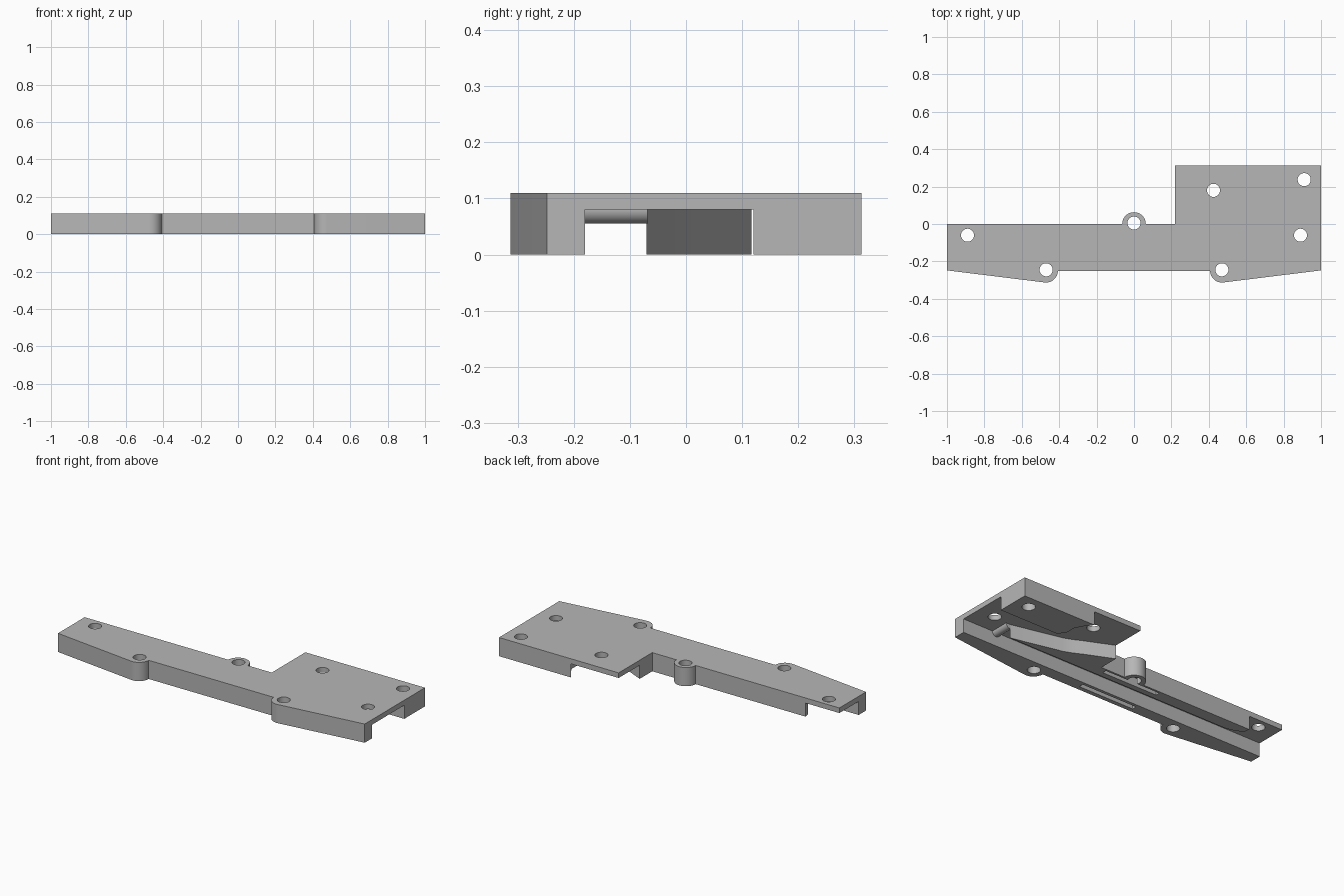
import bpy
import bmesh
from math import cos, sin, radians

if "Cube" in bpy.data.objects:
    bpy.data.objects.remove(bpy.data.objects["Cube"], do_unlink=True)

grey = bpy.data.materials.new("light grey")
grey.use_nodes = True
colour = (0.47, 0.47, 0.47, 1)
grey.diffuse_color = colour
grey.node_tree.nodes["Principled BSDF"].inputs["Base Color"].default_value = colour


def arc(cx, cy, r, start, end, steps=16):
    angles = [radians(start + (end - start) * i / steps) for i in range(steps + 1)]
    return [(cx + r * cos(a), cy + r * sin(a)) for a in angles]


def prism(name, points, z0, z1):
    """Extrude a flat outline between two heights."""
    bm = bmesh.new()
    base = bm.faces.new([bm.verts.new((x, y, z0)) for x, y in points])
    top = bmesh.ops.extrude_face_region(bm, geom=[base])["geom"]
    bmesh.ops.translate(bm, vec=(0, 0, z1 - z0),
                        verts=[v for v in top if isinstance(v, bmesh.types.BMVert)])
    bmesh.ops.recalc_face_normals(bm, faces=bm.faces)
    mesh = bpy.data.meshes.new(name)
    bm.to_mesh(mesh)
    bm.free()
    mesh.materials.append(grey)
    obj = bpy.data.objects.new(name, mesh)
    bpy.context.collection.objects.link(obj)
    return obj


def cut(target, cutter):
    mod = target.modifiers.new(cutter.name, 'BOOLEAN')
    mod.operation = 'DIFFERENCE'
    mod.solver = 'EXACT'
    mod.object = cutter
    bpy.context.view_layer.objects.active = target
    bpy.ops.object.modifier_apply(modifier=mod.name)
    bpy.data.objects.remove(cutter, do_unlink=True)


def smooth(obj):
    bpy.ops.object.select_all(action='DESELECT')
    obj.select_set(True)
    bpy.context.view_layer.objects.active = obj
    bpy.ops.object.shade_smooth_by_angle(angle=radians(30))


# Body outline with the two front ears and the rear boss
HEIGHT, CEILING, BACK, FRONT = 0.11, 0.08, 0.313, -0.248
outline = [(-1, 0), (-1, FRONT)]
outline += arc(-0.47, -0.25, 0.063, -97, 0)
outline += arc(0.47, -0.25, 0.063, -180, -83)
outline += [(1, FRONT), (1, BACK), (0.22, BACK), (0.22, 0)]
outline += arc(0, 0, 0.063, 0, 180, 24)
body = prism("body", outline, 0, HEIGHT)

# Channel underneath: main slot, side exit and relief round the end screw
channel = [(1.1, -0.18), (1.1, 0.12), (0.62, 0.12), (0.59, 0.16), (0.59, 0.22),
           (0.57, 0.26), (0.53, BACK), (0.53, 0.4), (0.2, 0.4), (0.2, 0.117),
           (0.22, 0.117), (0.38, 0.045), (0.43, 0.02), (0.48, 0), (0.78, -0.07),
           (-0.68, -0.07), (-0.74, -0.055), (-0.775, -0.03), (-0.785, 0.05),
           (-1.1, 0.05), (-1.1, -0.18)]
cut(body, prism("channel_cutter", channel, -0.05, CEILING))

# Narrow pockets in the underside either side of the channel
for y0, y1 in ((-0.225, -0.198), (-0.037, -0.012)):
    pocket = [(-0.18, y0), (0.18, y0), (0.18, y1), (-0.18, y1)]
    cut(body, prism("pocket_cutter", pocket, -0.05, 0.05))

# Screw holes
for x, y in ((-0.89, -0.06), (-0.47, -0.245), (0, 0.005), (0.47, -0.245),
             (0.89, -0.06), (0.91, 0.237), (0.425, 0.18)):
    cut(body, prism("hole_cutter", arc(x, y, 0.035, 0, 360, 32)[:-1], -0.05, 0.2))
smooth(body)

# Cross pin set in the channel ceiling
bpy.ops.mesh.primitive_cylinder_add(vertices=32, radius=0.025, depth=0.112,
                                    location=(0.78, -0.125, CEILING),
                                    rotation=(radians(90), 0, 0))
pin = bpy.context.object
pin.name = "cross_pin"
pin.data.materials.append(grey)
smooth(pin)
